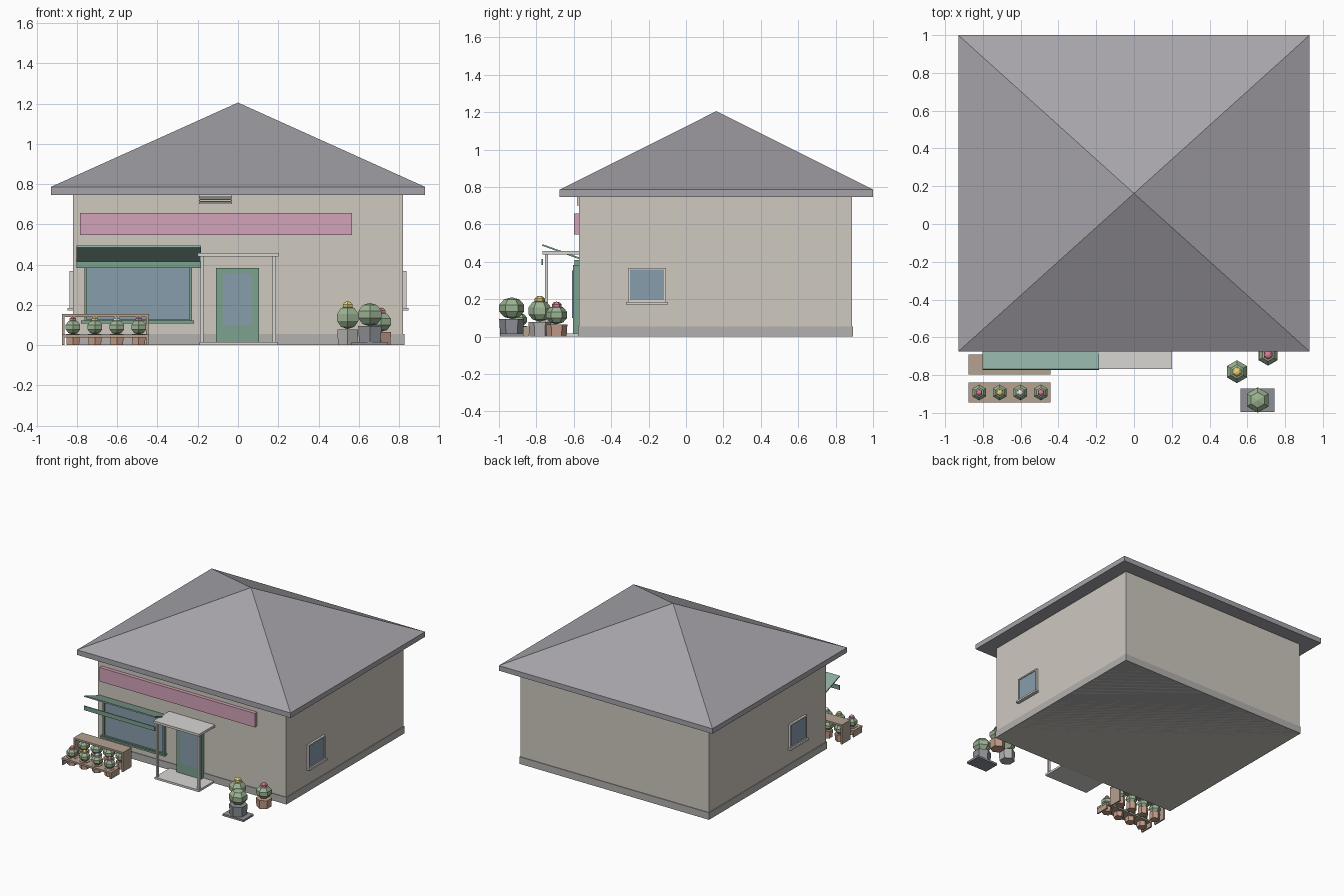
import bpy, bmesh
from mathutils import Matrix, Vector

if "Cube" in bpy.data.objects:
    bpy.data.objects.remove(bpy.data.objects["Cube"])

COLORS = {
    "wall": (0.62, 0.58, 0.52), "stone": (0.45, 0.44, 0.43), "roof": (0.38, 0.37, 0.40),
    "sign": (0.65, 0.36, 0.48), "green": (0.20, 0.36, 0.27), "awning": (0.27, 0.42, 0.36),
    "glass": (0.25, 0.34, 0.42), "metal": (0.68, 0.67, 0.65), "wood": (0.46, 0.36, 0.28),
    "clay": (0.55, 0.33, 0.25), "dark": (0.27, 0.28, 0.31), "leaf": (0.33, 0.45, 0.29),
    "red": (0.70, 0.22, 0.32), "yellow": (0.80, 0.66, 0.20), "white": (0.85, 0.82, 0.80),
}
mats = {}
for n, c in COLORS.items():
    mats[n] = bpy.data.materials.new(n)
    mats[n].diffuse_color = (*c, 1)


def add(name, bm, mat):
    bmesh.ops.recalc_face_normals(bm, faces=bm.faces)
    me = bpy.data.meshes.new(name)
    bm.to_mesh(me)
    bm.free()
    me.materials.append(mats[mat])
    ob = bpy.data.objects.new(name, me)
    bpy.context.collection.objects.link(ob)
    return ob


def box(name, mat, x, y, z):
    """Box from (min, max) pairs."""
    bm = bmesh.new()
    bmesh.ops.create_cube(bm, size=1)
    for v in bm.verts:
        v.co = Vector([(a + b) / 2 + (b - a) * c for (a, b), c in zip((x, y, z), v.co)])
    return add(name, bm, mat)


def ring(name, mat, u, z, d, w, side=0):
    """Four frame bars; side 0 faces front, +1/-1 sits on the side walls."""
    bars = [((u[0], u[0] + w), z), ((u[1] - w, u[1]), z),
            ((u[0] + w, u[1] - w), (z[0], z[0] + w)), ((u[0] + w, u[1] - w), (z[1] - w, z[1]))]
    for a, b in bars:
        if side:
            box(name, mat, d, a, b)
        else:
            box(name, mat, a, d, b)


def ball(name, mat, c, r, rz):
    bm = bmesh.new()
    bmesh.ops.create_uvsphere(bm, u_segments=6, v_segments=5, radius=1,
                              matrix=Matrix.Translation(c) @ Matrix.Diagonal((r, r, rz, 1)))
    add(name, bm, mat)


def plant(x, y, z0, pot_h, pot_r, r, rz, pot_mat, flower, cz):
    bm = bmesh.new()
    bmesh.ops.create_cone(bm, cap_ends=True, segments=6, radius1=pot_r * 0.92, radius2=pot_r,
                          depth=pot_h, matrix=Matrix.Translation((x, y, z0 + pot_h / 2)))
    add("pot", bm, pot_mat)
    ball("foliage", "leaf", (x, y, cz), r, rz)
    if flower:
        ball("flower", flower, (x, y, cz + rz), r * 0.45, r * 0.35)


# building shell
box("walls", "wall", (-.82, .82), (-.572, .888), (0, .75))
box("plinth", "stone", (-.826, .826), (-.577, .893), (0, .055))
box("eave", "roof", (-.93, .93), (-.675, 1.0), (.746, .786))
bm = bmesh.new()
base = [bm.verts.new(p) for p in ((-.93, -.675, .786), (.93, -.675, .786), (.93, 1, .786), (-.93, 1, .786))]
tip = bm.verts.new((0, .162, 1.205))
bm.faces.new(base)
for i in range(4):
    bm.faces.new((base[i], base[(i + 1) % 4], tip))
add("roof", bm, "roof")

# sign board and vent
box("sign_board", "sign", (-.786, .567), (-.6, -.572), (.547, .657))
ring("vent_frame", "metal", (-.194, -.03), (.702, .748), (-.583, -.57), .006)
for i in range(4):
    box("vent_slat", "metal", (-.188, -.036), (-.581, -.57), (.711 + i * .009, .716 + i * .009))

# shop window
box("shop_glass", "glass", (-.756, -.234), (-.584, -.57), (.12, .40))
ring("shop_frame", "green", (-.763, -.228), (.115, .41), (-.597, -.57), .012)
box("shop_sill", "green", (-.78, -.218), (-.605, -.57), (.108, .122))

# awning rising outwards, with a hanging valance
bm = bmesh.new()
prof = [(-.572, .414), (-.77, .486), (-.767, .494), (-.572, .424)]
f = bm.faces.new([bm.verts.new((-.802, y, z)) for y, z in prof])
g = bmesh.ops.extrude_face_region(bm, geom=[f])
bmesh.ops.translate(bm, vec=(.618, 0, 0), verts=[v for v in g["geom"] if isinstance(v, bmesh.types.BMVert)])
add("awning", bm, "awning")
box("valance", "green", (-.802, -.184), (-.773, -.765), (.383, .416))

# door
box("door", "green", (-.11, .105), (-.605, -.57), (.015, .383))
box("door_glass", "glass", (-.075, .07), (-.61, -.6), (.10, .353))

# porch
box("porch_roof", "metal", (-.2, .2), (-.768, -.57), (.44, .458))
box("porch_step", "metal", (-.19, .195), (-.765, -.57), (0, .016))
for s in (-1, 1):
    x = .18 * s
    box("porch_post", "metal", (x - .008, x + .008), (-.753, -.737), (.016, .44))

# side windows
for s in (-1, 1):
    def span(d, s=s):
        return tuple(sorted((.815 * s, d * s)))
    box("side_glass", "glass", span(.83), (-.305, -.112), (.19, .363))
    ring("side_frame", "metal", (-.31, -.107), (.185, .368), span(.837), .01, s)
    box("side_sill", "metal", span(.848), (-.32, -.096), (.172, .186))

# plant racks, each with a row of potted flowers
for yc, top in ((-.745, .155), (-.892, .053)):
    y = (yc - .053, yc + .053)
    box("rack_shelf", "wood", (-.875, -.442), y, (top - .014, top))
    for x in (-.867, -.45):
        box("rack_side", "wood", (x - .006, x + .006), y, (0, top - .01))
    for i, col in enumerate(("red", "yellow", "white", "red")):
        plant(-.82 + .109 * i, yc, 0, .056, .039, .044, .037, "clay", col, .09)

# large plants by the corner
plant(.545, -.782, 0, .078, .06, .064, .058, "stone", "yellow", .138)
plant(.655, -.932, .015, .08, .067, .07, .058, "dark", None, .152)
plant(.71, -.692, 0, .066, .058, .06, .05, "clay", "red", .116)
box("plant_base", "dark", (.563, .745), (-.995, -.87), (0, .016))

for m in bpy.data.materials:
    if m.users and not m.is_grease_pencil:
        m.use_nodes = True
        m.node_tree.nodes["Principled BSDF"].inputs["Base Color"].default_value = m.diffuse_color
